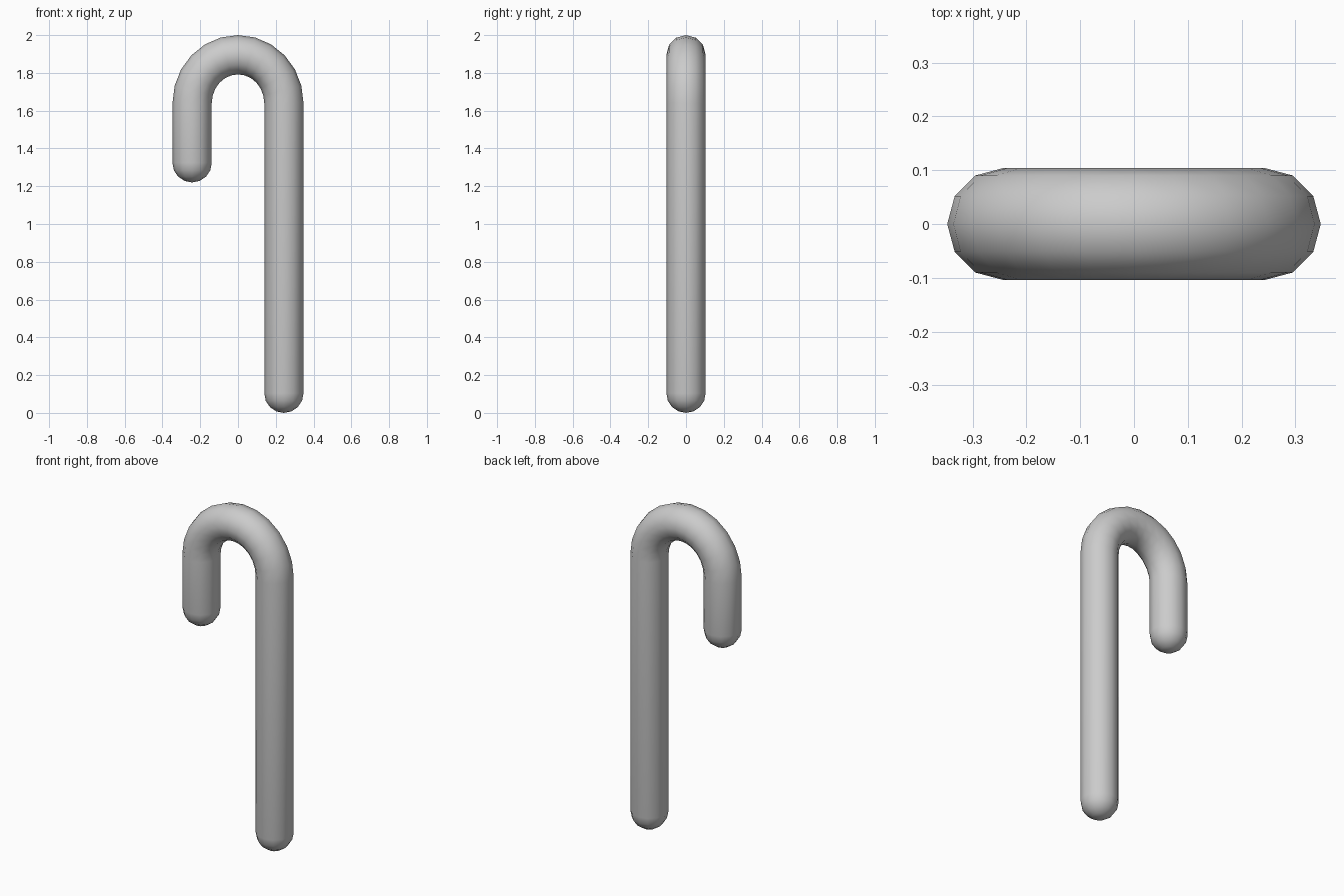
import bpy, bmesh
from math import sin, cos, pi
from mathutils import Vector

if "Cube" in bpy.data.objects:
    bpy.data.objects.remove(bpy.data.objects["Cube"])

R = 0.104          # tube radius
SIDES = 12
HALF = 0.243       # half distance between the two legs
BEND_Z = 1.64      # where the bend starts
BEND_H = 0.256     # rise of the bend centreline
BEND_STEPS = 12
CAP_STEPS = 4
TIP_Z = 1.22

# Rings along the centreline: (centre, direction, radius)
rings = []

# Rounded foot of the long leg
for i in range(1, CAP_STEPS + 1):
    a = i / CAP_STEPS * pi / 2
    rings.append((Vector((HALF, 0, R - R * cos(a))), Vector((0, 0, 1)), R * sin(a)))

# Bend over the top
for i in range(BEND_STEPS + 1):
    a = pi * i / BEND_STEPS
    c = Vector((HALF * cos(a), 0, BEND_Z + BEND_H * sin(a)))
    d = Vector((-HALF * sin(a), 0, BEND_H * cos(a))).normalized()
    rings.append((c, d, R))

# Rounded tip of the short hook end
for i in range(CAP_STEPS, 0, -1):
    a = i / CAP_STEPS * pi / 2
    rings.append((Vector((-HALF, 0, TIP_Z + R - R * cos(a))), Vector((0, 0, -1)), R * sin(a)))

bm = bmesh.new()
loops = []
for c, d, r in rings:
    out = Vector((d.z, 0, -d.x))
    loops.append([bm.verts.new(c + out * r * cos(2 * pi * k / SIDES)
                               + Vector((0, r * sin(2 * pi * k / SIDES), 0)))
                  for k in range(SIDES)])
for a, b in zip(loops, loops[1:]):
    for k in range(SIDES):
        n = (k + 1) % SIDES
        bm.faces.new((a[k], a[n], b[n], b[k]))

# Close both ends with a fan
for loop, z in ((loops[0], 0.0), (loops[-1], TIP_Z)):
    x = HALF if loop is loops[0] else -HALF
    pole = bm.verts.new((x, 0, z))
    for k in range(SIDES):
        bm.faces.new((pole, loop[k], loop[(k + 1) % SIDES]))
bmesh.ops.recalc_face_normals(bm, faces=bm.faces)
for f in bm.faces:
    f.smooth = True

mesh = bpy.data.meshes.new("hooked_cane")
bm.to_mesh(mesh)
bm.free()
cane = bpy.data.objects.new("hooked_cane", mesh)
bpy.context.collection.objects.link(cane)
